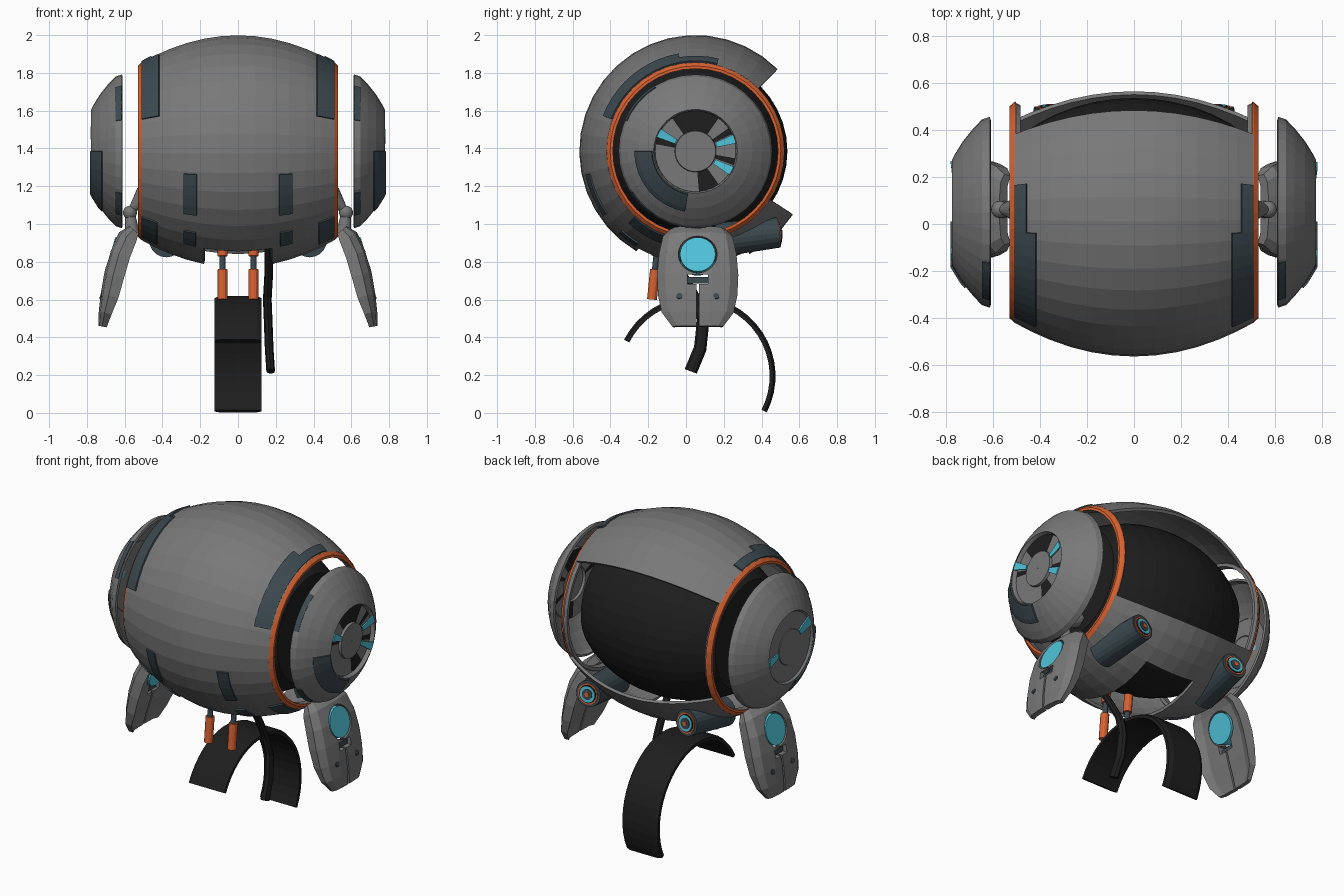
import bpy, bmesh, math
from mathutils import Vector, Matrix

cube = bpy.data.objects.get("Cube")
if cube:
    bpy.data.objects.remove(cube, do_unlink=True)


def material(name, rgb):
    m = bpy.data.materials.new(name)
    m.use_nodes = True
    m.diffuse_color = (*rgb, 1)
    m.node_tree.nodes["Principled BSDF"].inputs["Base Color"].default_value = (*rgb, 1)
    return m


GREY = material("hull grey", (0.19, 0.19, 0.19))
BLACK = material("black", (0.013, 0.013, 0.013))
SLATE = material("slate blue", (0.045, 0.067, 0.08))
ORANGE = material("orange", (0.68, 0.12, 0.03))
CYAN = material("cyan", (0.08, 0.55, 0.7))

CY, CZ = 0.05, 1.385          # barrel axis


def finish(name, bm, mats, mirror=False, thick=0):
    me = bpy.data.meshes.new(name)
    bm.to_mesh(me)
    bm.free()
    for m in mats:
        me.materials.append(m)
    ob = bpy.data.objects.new(name, me)
    bpy.context.collection.objects.link(ob)
    if thick:
        s = ob.modifiers.new("thickness", 'SOLIDIFY')
        s.thickness, s.offset = thick, -1
    if mirror:
        ob.modifiers.new("mirror", 'MIRROR')
    return ob


def sweep(name, prof, a0, a1, n, mats, thick=0, mirror=False, side=1, skip=None, paint=None):
    """Revolve (x, radius) points about the barrel axis from angle a0 to a1 degrees."""
    bm = bmesh.new()
    full = abs(a1 - a0 - 360) < 0.01
    angles = [a0 + (a1 - a0) * j / n for j in range(n if full else n + 1)]
    rows = [[bm.verts.new((side * x, CY + r * math.cos(math.radians(a)), CZ + r * math.sin(math.radians(a))))
             for a in angles] for x, r in prof]
    for i in range(len(prof) - 1):
        for j in range(n):
            k = (j + 1) % len(angles)
            mid_x = (prof[i][0] + prof[i + 1][0]) / 2
            mid_a = a0 + (a1 - a0) * (j + 0.5) / n
            if skip and skip(mid_x, mid_a):
                continue
            loop = (rows[i][j], rows[i][k], rows[i + 1][k], rows[i + 1][j])
            f = bm.faces.new(loop[::side])
            if paint:
                f.material_index = paint(i, mid_a)
    return finish(name, bm, mats, mirror, thick)


def tube(name, p0, p1, r0, r1, mat, sides=20, mirror=True):
    p0, p1 = Vector(p0), Vector(p1)
    d = p1 - p0
    mtx = Matrix.Translation((p0 + p1) / 2) @ d.to_track_quat('Z', 'Y').to_matrix().to_4x4()
    bm = bmesh.new()
    bmesh.ops.create_cone(bm, cap_ends=True, segments=sides, radius1=r0, radius2=r1,
                          depth=d.length, matrix=mtx)
    return finish(name, bm, [mat], mirror)


def box(name, centre, size, mat, mirror=False):
    bm = bmesh.new()
    bmesh.ops.create_cube(bm, size=1, matrix=Matrix.Translation(centre) @ Matrix.Diagonal((*size, 1)))
    return finish(name, bm, [mat], mirror)


def loft(name, rings, mat, mirror=False):
    bm = bmesh.new()
    vs = [[bm.verts.new(p) for p in ring] for ring in rings]
    n = len(vs[0])
    for a, b in zip(vs, vs[1:]):
        for i in range(n):
            bm.faces.new((a[i], a[(i + 1) % n], b[(i + 1) % n], b[i]))
    bm.faces.new(vs[0][::-1])
    bm.faces.new(vs[-1])
    bmesh.ops.recalc_face_normals(bm, faces=bm.faces)
    return finish(name, bm, [mat], mirror)


def hull(x, lift=0):
    return (x, 0.615 - 0.15 * (x / 0.52) ** 2 + lift)


# Outer barrel shell, open at the back and notched underneath
half = [0.09, 0.18, 0.27, 0.36, 0.44, 0.51]
columns = [-x for x in reversed(half)] + [0] + half
sweep("outer_shell", [hull(x) for x in columns], 45, 327, 29, [GREY], 0.018,
      skip=lambda x, a: abs(x) < 0.18 and 238 < a < 298)

# Dark inner core, rounded towards its closed ends
core = [(x * 0.93, 0.487 * math.sqrt(1 - (x * 0.93 / 0.65) ** 2)) for x in columns]
sweep("inner_core", [(core[0][0], 0.001)] + core + [(core[-1][0], 0.001)], 0, 360, 40, [BLACK])

# Bevelled rim rings with a grey lining
sweep("orange_ring", [(0.503, 0.472), (0.512, 0.469), (0.53, 0.452), (0.53, 0.437)],
      0, 360, 40, [ORANGE], mirror=True)
sweep("ring_lining", [(0.529, 0.437), (0.485, 0.437), (0.485, 0.457), (0.503, 0.466)],
      0, 360, 40, [GREY], mirror=True)

# Slate plates lying on the shell: x range, angle range
for name, x0, x1, a0, a1 in [("shoulder_plate", 0.42, 0.51, 100, 159),
                             ("shoulder_strip", 0.46, 0.51, 76, 100),
                             ("chin_plate", 0.22, 0.288, 192, 215),
                             ("lower_chin_plate", 0.225, 0.288, 227, 238),
                             ("lower_rim_plate", 0.43, 0.51, 227, 252)]:
    sweep(name, [hull(x0 + (x1 - x0) * t / 3, 0.008) for t in range(4)], a0, a1,
          max(2, round((a1 - a0) / 6)), [SLATE], 0.009, mirror=True)

# Side domes floating off the barrel ends
dome = [(0.615, 0.407), (0.648, 0.396), (0.685, 0.358), (0.73, 0.302), (0.765, 0.245), (0.777, 0.222)]
sweep("side_dome", dome, 0, 360, 36, [GREY], 0.015, mirror=True)
sweep("dome_plate", [(0.722, 0.324), (0.74, 0.304), (0.774, 0.249), (0.783, 0.232)],
      180, 260, 8, [SLATE], 0.009, mirror=True)
for name, a0, a1 in [("dome_upper_strip", 122, 156), ("dome_lower_strip", 213, 236)]:
    sweep(name, [(0.617, 0.411), (0.648, 0.4)], a0, a1, 6, [SLATE], 0.006, mirror=True)

# Recessed fans: the left one has dark gaps, the right one is plain
DARK = [(55, 125), (160, 172), (275, 305), (340, 352), (25, 33)]


def fan_paint(i, a):
    return 1 if i == 1 and any(lo < a < hi for lo, hi in DARK) else 0


fan = [(0.777, 0.222), (0.752, 0.213), (0.752, 0.11), (0.768, 0.107), (0.768, 0.001)]
sweep("left_fan", fan, 0, 360, 72, [GREY, BLACK], paint=fan_paint)
sweep("right_fan", [(max(x, 0.764), r) for x, r in fan], 0, 360, 36, [GREY], side=-1)
for side, blades in [(1, [(147, 160), (325, 338), (11, 24)]), (-1, [(143, 161), (346, 360)])]:
    for a0, a1 in blades:
        sweep("fan_blade", [(0.782, 0.218), (0.77, 0.115)], a0, a1, 3, [CYAN], 0.008, side=side)

# Rear thrusters: tapered pod with stacked nozzle discs
front, back = Vector((0.38, 0.16, 0.915)), Vector((0.347, 0.49, 0.955))
axis = (back - front).normalized()
tube("thruster_pod", front, back, 0.092, 0.08, SLATE)
for name, r, lift, mat in [("nozzle_ring", 0.064, 0.006, ORANGE), ("nozzle_gap", 0.055, 0.009, BLACK),
                           ("nozzle_glow", 0.049, 0.012, CYAN), ("nozzle_hub", 0.033, 0.016, SLATE),
                           ("nozzle_tip", 0.014, 0.02, ORANGE)]:
    tube(name, back - axis * 0.01, back + axis * lift, r, r, mat)

# Arms: curved shields hung from ball shoulders
AY = 0.062
section = [(-1, -0.95), (0.1, -1), (0.75, -0.8), (1, -0.35), (1, 0.35), (0.75, 0.8), (0.1, 1), (-1, 0.95),
           (-0.5, 0.7), (-0.4, 0), (-0.5, -0.7)]
spine = [(0.55, 0.968, 0.032, 0.15), (0.585, 0.93, 0.052, 0.185), (0.625, 0.84, 0.056, 0.205),
         (0.655, 0.73, 0.054, 0.215), (0.68, 0.62, 0.048, 0.21), (0.703, 0.53, 0.035, 0.19),
         (0.717, 0.457, 0.022, 0.135)]
rings = []
for i, (x, z, t, w) in enumerate(spine):
    a, b = spine[max(i - 1, 0)], spine[min(i + 1, len(spine) - 1)]
    n = Vector((a[1] - b[1], 0, b[0] - a[0])).normalized()
    rings.append([Vector((x, AY + w * v, z)) + n * t * u for u, v in section])
arm = loft("arm_shield", rings, GREY, True)

# Cut the lamp hole, clasp window and lower seam from the arms
normal = Vector((0.96, 0, 0.28))
lamp = Vector((0.626, AY, 0.825))
cutters = [tube("lamp_cutter", lamp - normal * 0.2, lamp + normal * 0.2, 0.103, 0.103, GREY, 24, False),
           box("window_cutter", (0.66, AY, 0.708), (0.4, 0.11, 0.05), GREY),
           box("seam_cutter", (0.66, AY, 0.57), (0.4, 0.012, 0.34), GREY)]
for i, c in enumerate(cutters):
    c.hide_render = True
    c.hide_viewport = True
    m = arm.modifiers.new("cut", 'BOOLEAN')
    m.object, m.operation, m.solver = c, 'DIFFERENCE', 'EXACT'
    arm.modifiers.move(len(arm.modifiers) - 1, i)
bpy.context.view_layer.update()
baked = bpy.data.meshes.new_from_object(arm.evaluated_get(bpy.context.evaluated_depsgraph_get()))
arm.modifiers.clear()
arm.data = baked
for c in cutters:
    bpy.data.objects.remove(c, do_unlink=True)

tube("arm_lamp", lamp - normal * 0.03, lamp + normal * 0.052, 0.094, 0.094, CYAN, 24)
for y in (-0.035, 0.16):
    tube("arm_bolt", (0.7, y, 0.61), (0.73, y, 0.62), 0.016, 0.016, SLATE, 12)
box("arm_clasp", (0.675, AY, 0.702), (0.03, 0.11, 0.034), SLATE, True)

bm = bmesh.new()
bmesh.ops.create_uvsphere(bm, u_segments=16, v_segments=10, radius=0.037,
                          matrix=Matrix.Translation((0.572, AY, 1.06)))
finish("shoulder_ball", bm, [GREY], True)
tube("shoulder_mount", (0.49, AY, 1.15), (0.56, AY, 1.08), 0.06, 0.02, GREY)
tube("shoulder_link", (0.572, AY, 1.06), (0.56, AY, 0.95), 0.025, 0.04, GREY)

# Pistons under the belly
for name, z0, z1, r, mat in [("piston_sleeve", 0.6, 0.76, 0.026, ORANGE), ("piston_rod", 0.75, 0.85, 0.016, SLATE),
                             ("piston_cap", 0.83, 0.94, 0.026, ORANGE)]:
    tube(name, (0.082, -0.18 + (z0 - 0.6) * 0.1, z0), (0.082, -0.18 + (z1 - 0.6) * 0.1, z1), r, r, mat, 12)

# Arched belly guard
arch = []
for i in range(25):
    a = math.radians(-27 + 180 * i / 24)
    arch.append([(x, 0.05 + r * math.cos(a), 0.195 + r * math.sin(a))
                 for x, r in [(-0.125, 0.393), (-0.125, 0.413), (-0.1, 0.424), (0.1, 0.424),
                              (0.125, 0.413), (0.125, 0.393)]])
loft("belly_guard", arch, BLACK)

# Hanging hose
path = [(0.165, -0.12, 0.9), (0.163, -0.02, 0.74), (0.155, 0.06, 0.6), (0.16, 0.09, 0.48),
        (0.165, 0.075, 0.34), (0.173, 0.025, 0.22)]
loft("hose", [[(x + 0.023 * math.cos(k * math.pi / 4), y + 0.032 * math.sin(k * math.pi / 4),
                z - 0.012 * math.sin(k * math.pi / 4)) for k in range(8)] for x, y, z in path], BLACK)
